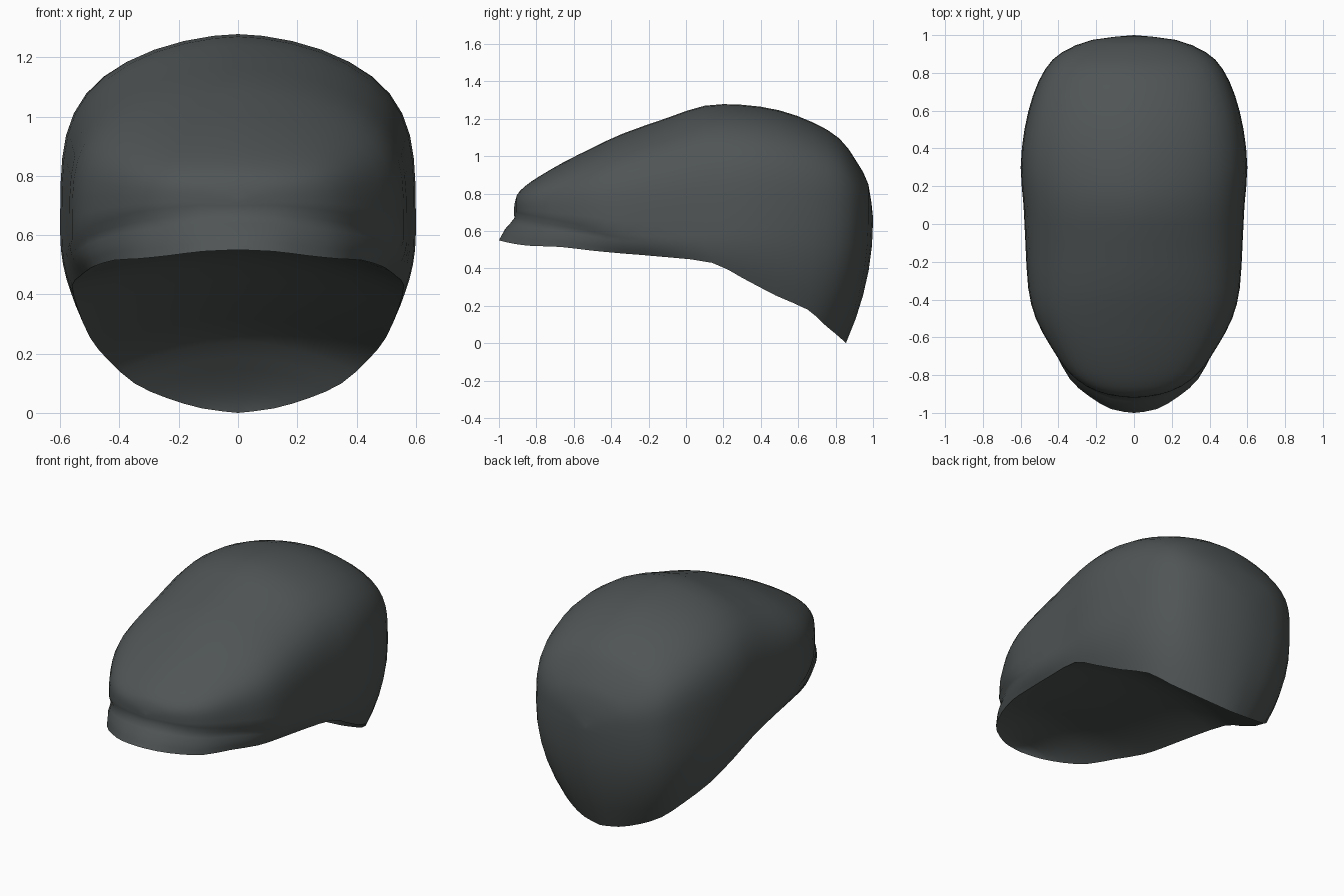
import bpy, bmesh, math

if "Cube" in bpy.data.objects:
    bpy.data.objects.remove(bpy.data.objects["Cube"])

# Stations front to back:
# crown y, crown half width, widest height, top height, rim x, rim y, rim z
STATIONS = [
    (-.92, 0, .70, .72, 0, -1, .55),
    (-.905, .13, .70, .79, .12, -.98, .545),
    (-.86, .25, .69, .84, .24, -.91, .53),
    (-.78, .35, .675, .895, .34, -.82, .52),
    (-.65, .44, .65, .97, .42, -.67, .515),
    (-.5, .52, .62, 1.045, .485, -.5, .495),
    (-.34, .56, .585, 1.12, .51, -.34, .48),
    (-.1, .575, .57, 1.205, .535, -.1, .46),
    (.1, .585, .58, 1.27, .56, .14, .43),
    (.3, .6, .6, 1.275, .54, .3, .35),
    (.5, .58, .61, 1.245, .50, .48, .255),
    (.68, .535, .62, 1.18, .44, .65, .18),
    (.82, .47, .63, 1.095, .35, .74, .10),
    (.91, .38, .64, .975, .24, .80, .05),
    (.975, .22, .65, .85, .12, .84, .015),
    (1, 0, .65, .67, 0, .855, 0),
]
STEPS, ARCH, LID, POWER = 2, 24, 12, 4.17
WALL = [1, .8, .6, .4, .2]


def smooth_rows(rows, steps):
    """Catmull-Rom interpolation of the station table."""
    out = []
    for i in range(len(rows) - 1):
        p0, p1, p2 = rows[max(i - 1, 0)], rows[i], rows[i + 1]
        p3 = rows[min(i + 2, len(rows) - 1)]
        for k in range(steps):
            t = k / steps
            out.append([.5 * (2 * b + (c - a) * t + (2 * a - 5 * b + 4 * c - d) * t * t
                              + (3 * b - a - 3 * c + d) * t ** 3)
                        for a, b, c, d in zip(p0, p1, p2, p3)])
    out.append(list(rows[-1]))
    return out


def crown_section(row):
    """One arch: right rim, wall, crown, wall, left rim."""
    y, w, zw, top, rx, ry, rz = row
    front = min(1, max(0, (-y - .2) / .4))
    wall = []
    for u in WALL:
        h = u ** (2 - front)                      # straight brim, bulging back
        tuck = 1 - front * {.2: .02, .4: .012}.get(u, 0)   # crease above the brim
        wall.append(((w + (rx - w) * h) * tuck, (y + (ry - y) * h) * tuck, zw + (rz - zw) * u))
    arch = []
    for j in range(ARCH + 1):
        a = math.pi * j / ARCH
        s = min(1, max(0, math.sin(a)))
        x = w * (1 - s ** POWER) ** (1 / 1.7)     # steep sides, gently domed top
        arch.append((math.copysign(x, math.cos(a)), y, zw + (top - zw) * s))
    return wall + arch + [(-x, yy, z) for x, yy, z in reversed(wall)]


def lid_section(row):
    """Shallow hollow spanning the rim from left to right."""
    rx, ry, rz = row[4:]
    depth = .1 * min(1, rx / .4)
    qs = [-math.cos(math.pi * j / LID) for j in range(LID + 1)]
    return [(rx * q, ry, rz + depth * (1 - q * q)) for q in qs]


def loft(name, sections, material, up):
    """Skin a row of sections; up is the side the centre faces should look to."""
    bm = bmesh.new()
    grid = [[bm.verts.new(p) for p in s] for s in sections]
    for a, b in zip(grid, grid[1:]):
        for j in range(len(a) - 1):
            bm.faces.new((a[j], b[j], b[j + 1], a[j + 1]))
    bmesh.ops.remove_doubles(bm, verts=bm.verts, dist=.0008)
    bmesh.ops.dissolve_degenerate(bm, edges=bm.edges, dist=.0005)
    bmesh.ops.recalc_face_normals(bm, faces=bm.faces)
    highest = max(bm.faces, key=lambda f: f.calc_center_median().z)
    if highest.normal.z * up < 0:
        bmesh.ops.reverse_faces(bm, faces=bm.faces)
    mesh = bpy.data.meshes.new(name)
    bm.to_mesh(mesh)
    bm.free()
    obj = bpy.data.objects.new(name, mesh)
    bpy.context.collection.objects.link(obj)
    mesh.materials.append(material)
    bpy.ops.object.select_all(action='DESELECT')
    bpy.context.view_layer.objects.active = obj
    obj.select_set(True)
    bpy.ops.object.shade_smooth_by_angle(angle=math.radians(80))
    return obj


# Dark grey cloth
grey = bpy.data.materials.new("dark_grey_cloth")
grey.diffuse_color = (.08, .09, .09, 1)
grey.use_nodes = True
grey.node_tree.nodes["Principled BSDF"].inputs["Base Color"].default_value = grey.diffuse_color

rows = smooth_rows(STATIONS, STEPS)
loft("crown_and_brim", [crown_section(r) for r in rows], grey, 1)
loft("underside", [lid_section(r) for r in rows], grey, -1)
